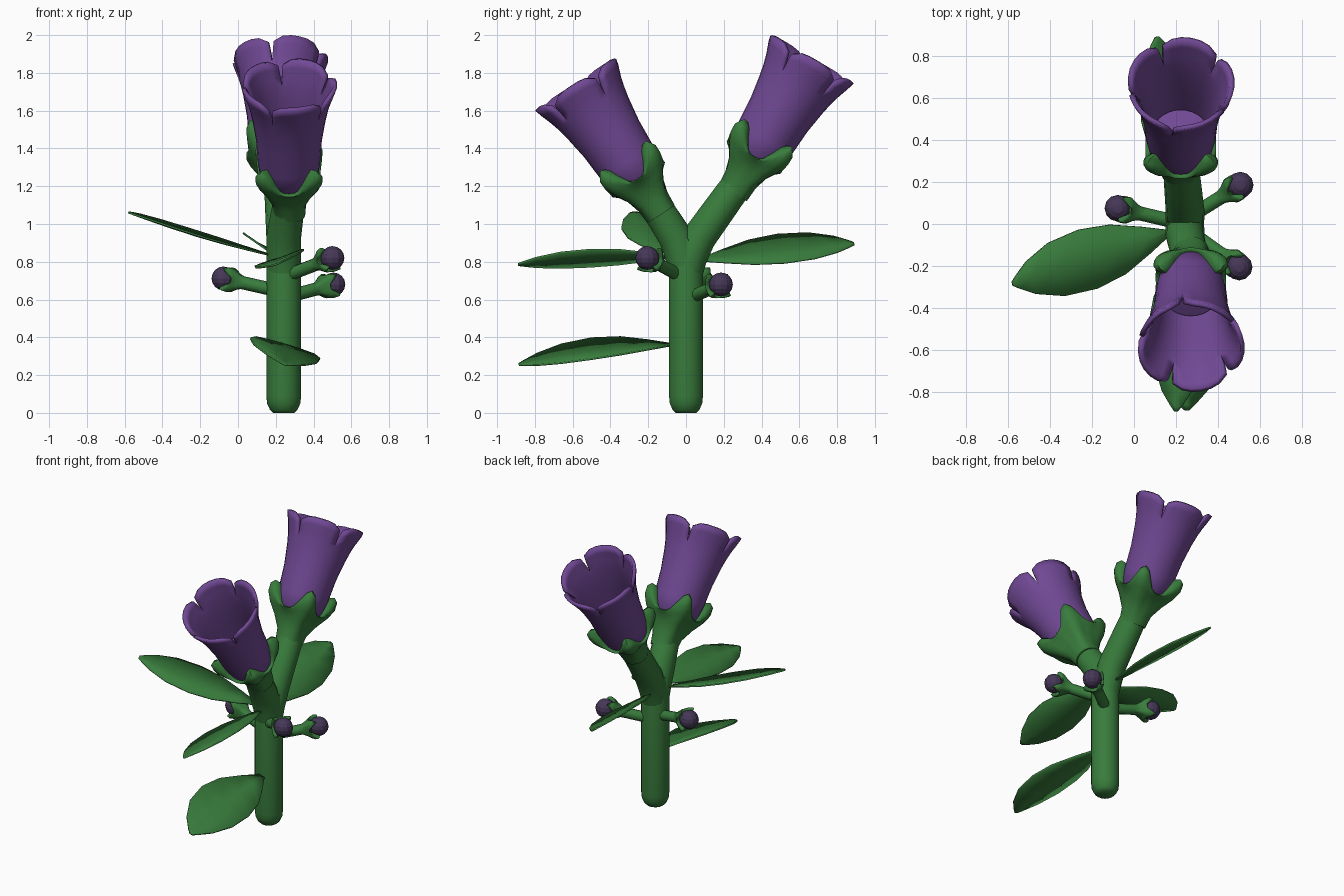
import bpy, bmesh, math
from mathutils import Vector as V

if "Cube" in bpy.data.objects:
    bpy.data.objects.remove(bpy.data.objects["Cube"])

def material(name, col):
    m = bpy.data.materials.new(name)
    m.diffuse_color = (*col, 1)
    m.use_nodes = True
    m.node_tree.nodes["Principled BSDF"].inputs["Base Color"].default_value = m.diffuse_color
    return m

GREEN = material("leaf_green", (0.04, 0.2, 0.045))
PURPLE = material("petal_purple", (0.165, 0.066, 0.3))
DARK = material("bud_purple", (0.06, 0.038, 0.095))

def finish(name, bm, mat, angle=40, recalc=True):
    if recalc:
        bmesh.ops.recalc_face_normals(bm, faces=bm.faces)
    me = bpy.data.meshes.new(name)
    bm.to_mesh(me)
    bm.free()
    ob = bpy.data.objects.new(name, me)
    bpy.context.collection.objects.link(ob)
    me.materials.append(mat)
    bpy.ops.object.select_all(action='DESELECT')
    ob.select_set(True)
    bpy.context.view_layer.objects.active = ob
    bpy.ops.object.shade_smooth_by_angle(angle=math.radians(angle))
    return ob

def loft(name, rings, mat):
    bm = bmesh.new()
    vs = [[bm.verts.new(p) for p in r] for r in rings]
    n = len(vs[0])
    for a, b in zip(vs, vs[1:]):
        for i in range(n):
            j = (i + 1) % n
            bm.faces.new((a[i], a[j], b[j], b[i]))
    bm.faces.new(vs[0])
    bm.faces.new(vs[-1])
    return finish(name, bm, mat, 60)

def frame(d, ref):
    x = (ref - d * ref.dot(d)).normalized()
    return x, d.cross(x)

# Tube along a list of (point, radius)
def tube(name, path, ref=V((1, 0, 0)), n=14):
    pts = [V(p) for p, r in path]
    rings = []
    for k, (p, r) in enumerate(path):
        d = (pts[min(k + 1, len(pts) - 1)] - pts[max(k - 1, 0)]).normalized()
        x, y = frame(d, ref)
        rings.append([pts[k] + r * (x * math.cos(a) + y * math.sin(a))
                      for a in (math.tau * i / n for i in range(n))])
    return loft(name, rings, GREEN)

# Flared cup with four rounded lobes: (height, radius, lobe radius, lobe height)
CUP = [(-.28, .086, 0, 0), (-.2, .092, .008, 0), (-.13, .112, .035, .01),
       (-.085, .14, .06, .035), (-.068, .16, .07, .08), (-.06, .168, .062, .125),
       (-.055, .165, .04, .145), (-.055, .15, .01, .135), (-.06, .12, 0, .08)]

def calyx(name, c, d, ref, s=1.0, n=40):
    x, y = frame(d, ref)
    rings = []
    for h, r, lr, lh in CUP:
        ring = []
        for i in range(n):
            a = math.tau * i / n
            f = ((1 - math.cos(4 * a)) / 2) ** 2
            ring.append(c + s * (d * (h + lh * f) + (r + lr * f) * (x * math.cos(a) + y * math.sin(a))))
        rings.append(ring)
    return loft(name, rings, GREEN)

# Trumpet of five petals with a closed throat, split near the mouth
TRUMPET = [(.06, 0), (.055, .12), (-.07, .125), (-.05, .15), (.05, .165), (.2, .175),
           (.33, .195), (.40, .21), (.45, .225), (.50, .243), (.545, .257)]

def trumpet(name, c, d, outward, twist):
    x, y = frame(d, V((1, 0, 0)))
    start = math.atan2(outward.dot(y), outward.dot(x)) + twist
    bm = bmesh.new()
    cols = 6
    for p in range(5):
        grid = []
        for k, (h, r) in enumerate(TRUMPET):
            split = max(0, k - 7) / 3
            row = []
            for j in range(cols + 1):
                s = 2 * j / cols - 1
                a = start + math.tau / 5 * (p + s / 2 * (1 - .11 * split))
                hh = h - .035 * split * s ** 4
                rr = r - .008 * split * s * s
                row.append(bm.verts.new(c + d * hh + rr * (x * math.cos(a) + y * math.sin(a))))
            grid.append(row)
        for a, b in zip(grid, grid[1:]):
            for j in range(cols):
                bm.faces.new((a[j], a[j + 1], b[j + 1], b[j]))
    bmesh.ops.remove_doubles(bm, verts=bm.verts, dist=.0005)
    ob = finish(name, bm, PURPLE, 50, recalc=False)
    m = ob.modifiers.new("thickness", 'SOLIDIFY')
    m.thickness = .022
    m.offset = -1

# Folded leaf from base to tip; side is the half-width vector
def leaf(name, base, tip, side, fold=.02, arch=.02):
    base, tip, side = V(base), V(tip), V(side)
    up = V((0, 0, 1))
    bm = bmesh.new()
    rows = []
    for t, w in [(0, .08), (.15, .45), (.33, .84), (.52, 1), (.72, .9), (.88, .55), (.97, .2), (1, .06)]:
        mid = base.lerp(tip, t) + up * arch * math.sin(math.pi * t)
        rows.append([bm.verts.new(mid + side * w * s + up * fold * w * abs(s)) for s in (-1, 0, 1)])
    for a, b in zip(rows, rows[1:]):
        for j in range(2):
            bm.faces.new((a[j], a[j + 1], b[j + 1], b[j]))
    ob = finish(name, bm, GREEN, 12)
    m = ob.modifiers.new("thickness", 'SOLIDIFY')
    m.thickness = .01
    m.offset = 0

# Main stem with rounded foot
SX = .242
tube("stem", [((SX, 0, 0), .055), ((SX, 0, .015), .072), ((SX, 0, .05), .088),
              ((SX, 0, .09), .092), ((SX, 0, .8), .092), ((SX, 0, .92), .08)])

# Two flowering branches
for side, x, by, bz, d, bend, twist in (
        ("front", .27, -.285, 1.285, V((0, -.55, .835)), (-.055, .93), .2),
        ("back", .222, .39, 1.405, V((0, .51, .86)), (.07, .93), -.2)):
    d.normalize()
    c = V((x, by, bz))
    join = c - d * .2
    tube(side + "_branch", [((SX, 0, .72), .086), ((SX, bend[0] * .3, .82), .092),
                            ((SX, bend[0], bend[1]), .092),
                            (V((SX, *bend)).lerp(join, .6), .088), (join, .084)])
    calyx(side + "_calyx", c, d, V((1, 0, 0)))
    trumpet(side + "_flower", c, d, V((0, math.copysign(1, by), 0)), twist)

# Leaves
leaf("low_front_leaf", (.25, -.08, .36), (.25, -.885, .255), (.185, 0, -.055), .015)
leaf("front_leaf", (.24, -.08, .825), (.2, -.89, .785), (.13, 0, .045), .005, .01)
leaf("back_leaf", (.23, .08, .81), (.11, .89, .895), (.13, .02, -.075), .015, .0)
leaf("left_leaf", (.17, -.04, .835), (-.578, -.285, 1.06), (.045, -.14, -.025), .015, -.015)

# Small buds on stalks
for name, c, root in (("left", (-.077, .075, .712), (SX, 0, .64)),
                      ("back_right", (.505, .185, .68), (SX, .02, .61)),
                      ("front_right", (.5, -.205, .82), (SX, -.02, .72))):
    c, root = V(c), V(root)
    d = (c - root).normalized()
    tube(name + "_bud_stalk", [(root, .035), (c - d * .1, .035)], V((0, 0, 1)), 10)
    calyx(name + "_bud_calyx", c - d * .035, d, V((0, 0, 1)), .37, 24)
    bm = bmesh.new()
    bmesh.ops.create_uvsphere(bm, u_segments=12, v_segments=8, radius=.063)
    bmesh.ops.translate(bm, verts=bm.verts, vec=c)
    finish(name + "_bud", bm, DARK, 20)
